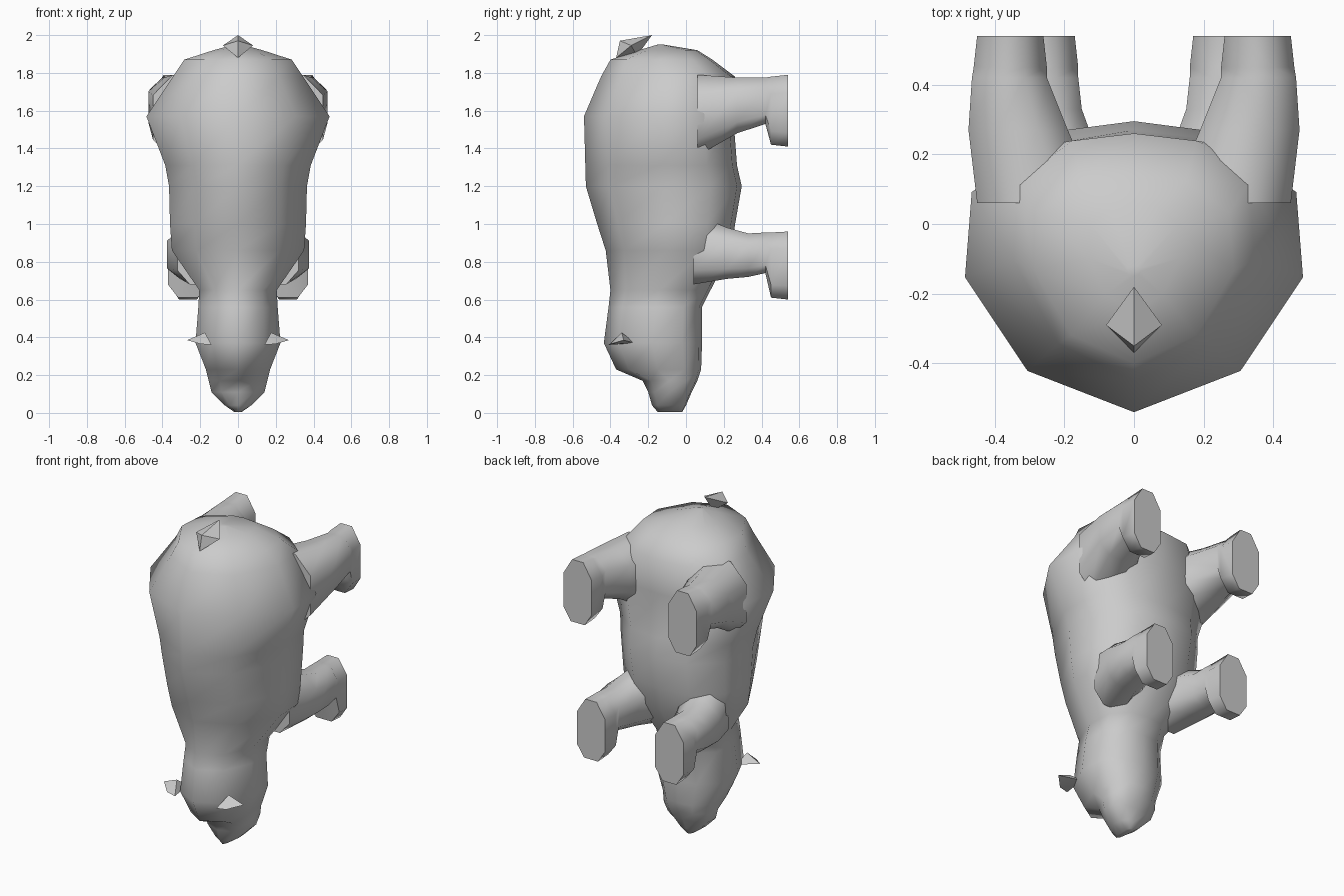
import bpy
import bmesh

cube = bpy.data.objects.get("Cube")
if cube:
    bpy.data.objects.remove(cube, do_unlink=True)

grey = bpy.data.materials.new("plain_grey")
grey.use_nodes = True
colour = (0.6, 0.6, 0.6, 1)
grey.diffuse_color = colour
grey.node_tree.nodes["Principled BSDF"].inputs["Base Color"].default_value = colour


def finish(name, bm, angle):
    bmesh.ops.recalc_face_normals(bm, faces=bm.faces)
    mesh = bpy.data.meshes.new(name)
    bm.to_mesh(mesh)
    bm.free()
    mesh.materials.append(grey)
    obj = bpy.data.objects.new(name, mesh)
    bpy.context.collection.objects.link(obj)
    bpy.ops.object.select_all(action="DESELECT")
    obj.select_set(True)
    bpy.context.view_layer.objects.active = obj
    bpy.ops.object.shade_smooth_by_angle(angle=angle)
    return obj


def loft(name, rings, angle=1.2):
    """Skin a list of closed rings and cap both ends."""
    bm = bmesh.new()
    loops = [[bm.verts.new(p) for p in ring] for ring in rings]
    n = len(loops[0])
    for a, b in zip(loops, loops[1:]):
        for i in range(n):
            j = (i + 1) % n
            bm.faces.new((a[i], a[j], b[j], b[i]))
    bm.faces.new(loops[0])
    bm.faces.new(loops[-1])
    return finish(name, bm, angle)


def hull(name, points):
    bm = bmesh.new()
    for p in points:
        bm.verts.new(p)
    bmesh.ops.convex_hull(bm, input=bm.verts)
    return finish(name, bm, 0.6)


# Body and head: one skin from nose to rump (z, half width, back y, belly y)
BODY = [
    (0.005, 0.02, -0.15, -0.02),
    (0.04, 0.07, -0.18, 0.0),
    (0.11, 0.14, -0.20, 0.03),
    (0.17, 0.155, -0.23, 0.06),
    (0.23, 0.17, -0.37, 0.08),
    (0.37, 0.225, -0.435, 0.085),
    (0.56, 0.21, -0.41, 0.085),
    (0.65, 0.205, -0.40, 0.13),
    (0.86, 0.35, -0.425, 0.24),
    (1.0, 0.36, -0.47, 0.26),
    (1.2, 0.365, -0.53, 0.295),
    (1.31, 0.385, -0.533, 0.27),
    (1.57, 0.485, -0.54, 0.25),
    (1.78, 0.345, -0.45, 0.26),
    (1.87, 0.285, -0.40, 0.14),
    (1.92, 0.13, -0.25, 0.06),
    (1.95, 0.02, -0.15, -0.12),
]
# Half cross-section: width fraction, depth fraction from back to belly
HALF = [(0, 0), (0.63, 0.15), (1, 0.49), (0.96, 0.8), (0.52, 0.97), (0, 1)]
SECTION = HALF + [(-x, y) for x, y in HALF[-2:0:-1]]
loft("body", [[(u * w, back + v * (belly - back), z) for u, v in SECTION]
              for z, w, back, belly in BODY], 1.3)

# Legs: sections from body to sole (y, low z, high z, inner x, outer x)
LEGS = {
    "hind_leg": [
        (0.06, 1.36, 1.79, 0.10, 0.45),
        (0.27, 1.48, 1.775, 0.19, 0.475),
        (0.42, 1.53, 1.775, 0.25, 0.465),
        (0.45, 1.42, 1.78, 0.25, 0.46),
        (0.54, 1.41, 1.79, 0.26, 0.45),
    ],
    "front_leg": [
        (0.04, 0.68, 1.05, 0.06, 0.32),
        (0.22, 0.71, 0.98, 0.11, 0.375),
        (0.33, 0.72, 0.95, 0.15, 0.375),
        (0.42, 0.74, 0.955, 0.16, 0.37),
        (0.45, 0.61, 0.955, 0.16, 0.37),
        (0.54, 0.60, 0.96, 0.17, 0.36),
    ],
}
OCTAGON = [(0.25, 0), (0.75, 0), (1, 0.2), (1, 0.75),
           (0.7, 1), (0.3, 1), (0, 0.75), (0, 0.2)]

for side, s in (("left", 1), ("right", -1)):
    for name, sections in LEGS.items():
        loft(f"{side}_{name}",
             [[(s * (x0 + u * (x1 - x0)), y, z0 + v * (z1 - z0)) for u, v in OCTAGON]
              for y, z0, z1, x0, x1 in sections])
    # Ear: small pointed wedge
    hull(f"{side}_ear", [(s * x, y, z) for x, y, z in (
        (0.27, -0.33, 0.385), (0.14, -0.41, 0.36), (0.15, -0.27, 0.37),
        (0.175, -0.34, 0.425), (0.2, -0.4, 0.365))])

# Tail: faceted stub
hull("tail", [(0, -0.35, 1.97), (0, -0.37, 1.88), (0.08, -0.29, 1.945),
              (-0.08, -0.29, 1.945), (0, -0.18, 2.0), (0, -0.26, 1.89)])
